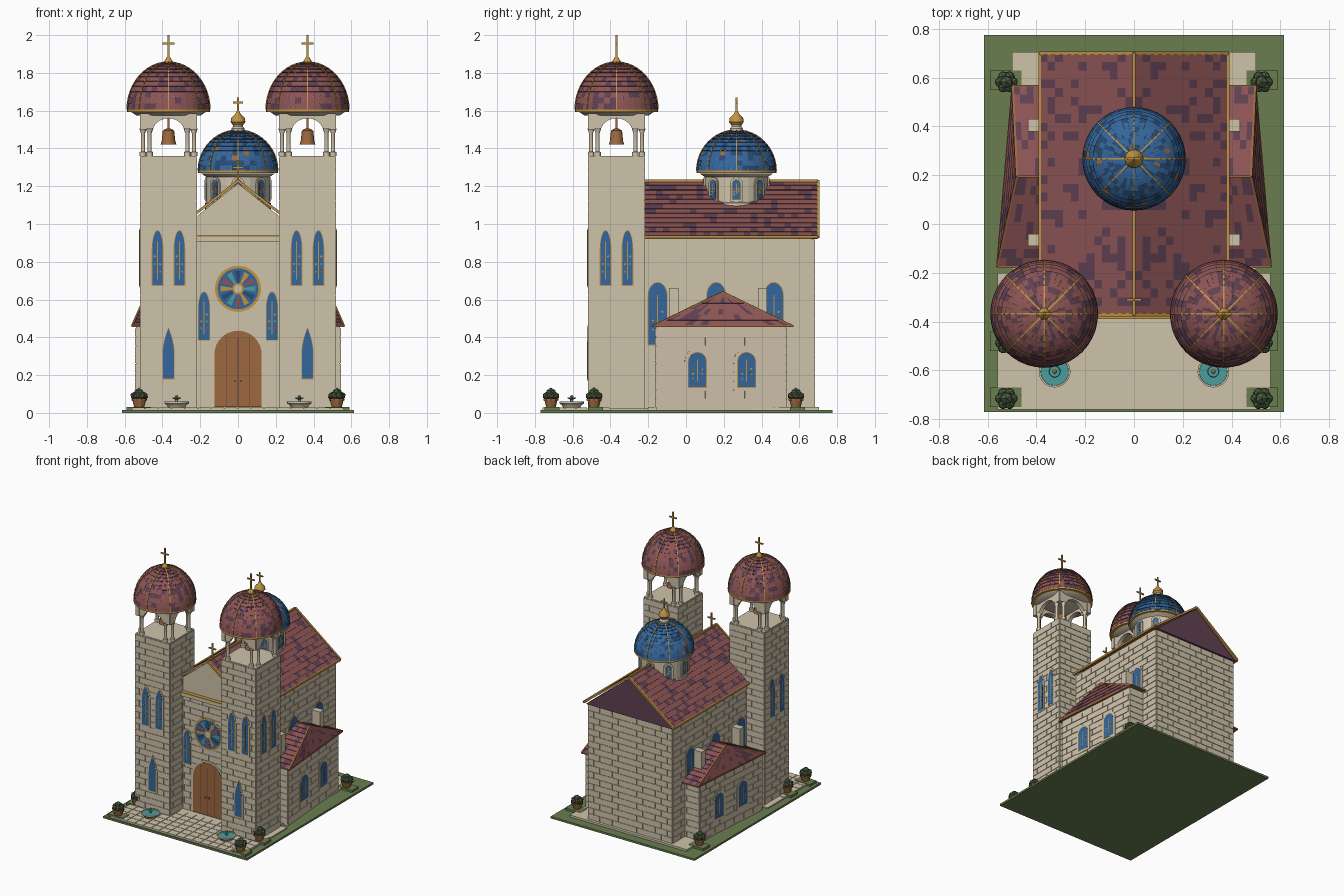
import bpy, bmesh, math, random
from mathutils import Matrix, Vector

random.seed(4)
if "Cube" in bpy.data.objects:
    bpy.data.objects.remove(bpy.data.objects["Cube"], do_unlink=True)

# Palette, given as sRGB hex and stored linear
PALETTE = {"stone": "CFC3AB", "roof_red": "8C5454", "roof_plum": "5F4052", "dome_blue": "34669C",
           "navy": "274A73", "gold": "C29444", "wood": "9C683F", "grass": "697D50",
           "leaf": "4A5C40", "water_teal": "4C9C9E"}
MATS = {}
for label, code in PALETTE.items():
    rgb = [((int(code[i:i + 2], 16) / 255 + 0.055) / 1.055) ** 2.4 for i in (0, 2, 4)]
    m = bpy.data.materials.new(label)
    m.use_nodes = True
    m.diffuse_color = (*rgb, 1)
    m.node_tree.nodes["Principled BSDF"].inputs["Base Color"].default_value = (*rgb, 1)
    MATS[label] = m
INDEX = {label: i for i, label in enumerate(PALETTE)}


def facing(x, y, z, deg=0):
    """Frame whose axes are right, up and outward on a wall; deg 0 looks to the front."""
    return (Matrix.Translation((x, y, z)) @ Matrix.Rotation(math.radians(deg), 4, 'Z')
            @ Matrix.Rotation(math.pi / 2, 4, 'X'))


def bilinear(a, b, c, d):
    a, b, c, d = map(Vector, (a, b, c, d))
    return lambda u, v: a.lerp(b, u).lerp(d.lerp(c, u), v)


class Part:
    def __init__(self, name):
        self.name, self.bm = name, bmesh.new()

    def face(self, pts, mat):
        f = self.bm.faces.new([self.bm.verts.new(p) for p in pts])
        f.material_index = INDEX[mat]

    def plate(self, pts, d0, d1, mat, M=Matrix()):
        """Extrude a counter-clockwise outline from depth d0 to d1."""
        lo = [self.bm.verts.new(M @ Vector((*p, d0))) for p in pts]
        hi = [self.bm.verts.new(M @ Vector((*p, d1))) for p in pts]
        n = len(pts)
        rings = [hi, lo[::-1]] + [[lo[i], lo[(i + 1) % n], hi[(i + 1) % n], hi[i]] for i in range(n)]
        for ring in rings:
            self.bm.faces.new(ring).material_index = INDEX[mat]

    def box(self, x0, x1, y0, y1, z0, z1, mat):
        self.plate([(x0, y0), (x1, y0), (x1, y1), (x0, y1)], z0, z1, mat)

    def bar(self, p, q, w, mat):
        p, q = Vector(p), Vector(q)
        M = (Matrix.Translation((p + q) / 2) @ (q - p).to_track_quat('Z', 'Y').to_matrix().to_4x4()
             @ Matrix.Diagonal((w, w, (q - p).length, 1)))
        for v in bmesh.ops.create_cube(self.bm, size=1, matrix=M)["verts"]:
            for f in v.link_faces:
                f.material_index = INDEX[mat]

    def lathe(self, profile, x, y, mat, n=16):
        rings = [[self.bm.verts.new((x + r * math.cos(i * math.tau / n), y + r * math.sin(i * math.tau / n), z))
                  for i in range(n)] for r, z in profile]
        for a, b in zip(rings, rings[1:]):
            for i in range(n):
                j = (i + 1) % n
                self.bm.faces.new((a[i], a[j], b[j], b[i])).material_index = INDEX[mat]
        for ring in (rings[0][::-1], rings[-1]):
            self.bm.faces.new(ring).material_index = INDEX[mat]

    def bricks(self, outline, z0, z1, course=0.046, length=0.105):
        """Raised stone blocks in running bond on every side of an outline."""
        for (ax, ay), (bx, by) in zip(outline, outline[1:] + outline[:1]):
            M = facing(ax, ay, 0, math.degrees(math.atan2(by - ay, bx - ax)))
            size, rows = math.hypot(bx - ax, by - ay), round((z1 - z0) / course)
            for r in range(rows):
                v0, v1 = z0 + (z1 - z0) * r / rows, z0 + (z1 - z0) * (r + 1) / rows - 0.004
                u = -length / 2 * (r % 2)
                while u < size - 0.01:
                    s, e = max(u, 0), min(u + length - 0.004, size)
                    self.plate([(s, v0), (e, v0), (e, v1), (s, v1)], -0.002, 0.004, "stone", M)
                    u += length

    def tiles(self, surf, nu, nv, mats, weights, lift=0.004):
        """Overlapping tiles over a surface, each one coloured at random."""
        for j in range(nv):
            for i in range(nu):
                a, b, c, d = [surf((i + du) / nu, (j + dv) / nv) for du, dv in ((0, 0), (1, 0), (1, 1), (0, 1))]
                up = (c - a).cross(d - b).normalized() * lift
                mat = random.choices(mats, weights)[0]
                self.face((a + up, b + up, c, d), mat)
                self.face((a, b, b + up, a + up), mat)

    def dome(self, x, y, z, r, h, mats, weights):
        def surf(u, v):
            t, a = v * 1.54, u * math.tau
            return Vector((x + r * math.cos(t) * math.cos(a), y + r * math.cos(t) * math.sin(a), z + h * math.sin(t)))
        self.tiles(surf, 40, 12, mats, weights)
        arc = [(math.cos(k * math.pi / 24), math.sin(k * math.pi / 24)) for k in range(13)]
        rib = [((r + 0.006) * c, (h + 0.006) * s) for c, s in arc] + [((r - 0.01) * c, (h - 0.01) * s) for c, s in arc[::-1]]
        for k in range(8):
            self.plate(rib, -0.003, 0.003, "gold", facing(x, y, z, 45 * k))
        self.lathe([(r - 0.02, z - 0.012), (r + 0.003, z - 0.012), (r + 0.003, z + 0.003), (r - 0.02, z + 0.003)], x, y, "gold", 40)

    def cross(self, x, y, z0, z1, w):
        self.bar((x, y, z0), (x, y, z1), 0.009, "gold")
        zb = z0 + (z1 - z0) * 0.66
        self.bar((x - w, y, zb), (x + w, y, zb), 0.009, "gold")

    def window(self, w, h, M, rise=0.07, pointed=False, border=0.012, jewels=True):
        """Arched window standing on the frame's origin: stone surround, gold line, glass, tracery."""
        def outline(g):
            half, top, n = w / 2 + g, rise + g, 8
            right = [(half * ((1 - (k / n) ** 1.7) if pointed else math.cos(k / n * math.pi / 2)),
                      h - rise + top * (k / n if pointed else math.sin(k / n * math.pi / 2))) for k in range(n)]
            return [(-half, -g), (half, -g)] + right + [(0, h - rise + top)] + [(-u, v) for u, v in right[::-1]]
        self.plate(outline(border), -0.001, 0.007, "stone", M)
        self.plate(outline(0.003), 0, 0.008, "gold", M)
        self.plate(outline(-0.001), 0, 0.009, "dome_blue", M)
        if jewels:
            strip = [(-0.003, 0.03), (0.003, 0.03), (0.003, h * 0.8), (-0.003, h * 0.8)]
            self.plate(strip, 0.001, 0.0095, "gold", M)
            for k, mat in enumerate(("water_teal", "roof_red", "gold", "water_teal", "roof_red", "gold")):
                u, v = (k % 2 - 0.5) * w * 0.5, h * (0.25 + 0.14 * (k // 2))
                self.plate([(u + 0.007, v), (u, v + 0.007), (u - 0.007, v), (u, v - 0.007)], 0.001, 0.0098, mat, M)

    def finish(self, mirror=False, smooth=False):
        mesh = bpy.data.meshes.new(self.name)
        self.bm.to_mesh(mesh)
        self.bm.free()
        ob = bpy.data.objects.new(self.name, mesh)
        bpy.context.collection.objects.link(ob)
        for m in MATS.values():
            mesh.materials.append(m)
        if mirror:
            mod = ob.modifiers.new("mirror", 'MIRROR')
            mod.use_mirror_merge = False
        if smooth:
            bpy.ops.object.select_all(action='DESELECT')
            ob.select_set(True)
            bpy.context.view_layer.objects.active = ob
            bpy.ops.object.shade_smooth_by_angle(angle=math.radians(40))


RED = (["roof_red", "roof_plum"], [3, 1])

# Ground slab, paving and planting beds
p = Part("ground")
p.box(-0.615, 0.615, -0.77, 0.775, 0, 0.015, "grass")
p.box(-0.56, 0.56, -0.76, -0.2, 0.014, 0.024, "stone")
p.box(-0.5, 0.5, -0.2, 0.705, 0.014, 0.03, "stone")
for i in range(16):
    for j in range(6):
        x, y = -0.56 + 0.07 * i, -0.76 + 0.06 * j
        p.box(x, x + 0.066, y, y + 0.056, 0.022, 0.028, "stone")
for s in (-1, 1):
    for y in (-0.71, -0.48, 0.59):
        p.box(s * 0.525 - 0.065, s * 0.525 + 0.065, y - 0.04, y + 0.04, 0.014, 0.032, "grass")
p.finish()

# Bell towers
TX, TY, TH = 0.368, -0.368, 0.147
square = [(TX - TH, TY - TH), (TX + TH, TY - TH), (TX + TH, TY + TH), (TX - TH, TY + TH)]
p = Part("bell_towers")
p.plate(square, 0.015, 1.36, "stone")
p.bricks(square, 0.03, 1.355)
for d in (-0.058, 0.058):
    p.window(0.056, 0.29, facing(TX + d, TY - TH, 0.675), 0.1)
    p.window(0.056, 0.29, facing(TX + TH, TY + d, 0.675, 90), 0.1)
p.window(0.06, 0.27, facing(TX, TY - TH, 0.18), 0.13, True, jewels=False)
p.finish(mirror=True)

# Open belfry with paired columns and four arches
p = Part("belfries")
arch = [(0.09 * math.cos(a), 1.47 + 0.09 * math.sin(a)) for a in [0.34 + 2.46 * k / 12 for k in range(13)]]
panel = [(-0.15, 1.5)] + arch[::-1] + [(0.15, 1.5), (0.15, 1.585), (-0.15, 1.585)]
for k in range(4):
    p.plate(panel, 0.115, 0.145, "stone", facing(TX, TY, 0, 90 * k))
for sx in (-1, 1):
    for sy in (-1, 1):
        for a, b in ((0.135, 0.1), (0.1, 0.135)):
            p.lathe([(0.018, 1.36), (0.018, 1.38), (0.011, 1.385), (0.011, 1.48), (0.02, 1.505)],
                    TX + sx * a, TY + sy * b, "stone", 10)
p.lathe([(0.17, 1.575), (0.2, 1.595)], TX, TY, "stone", 32)
p.finish(mirror=True, smooth=True)

p = Part("bells")
p.lathe([(0.042, 1.42), (0.036, 1.44), (0.03, 1.495), (0.012, 1.505)], TX, TY, "wood", 14)
p.bar((TX, TY, 1.5), (TX, TY, 1.58), 0.01, "wood")
p.finish(mirror=True, smooth=True)

p = Part("tower_domes")
p.dome(TX, TY, 1.605, 0.217, 0.25, *RED)
p.lathe([(0.03, 1.845), (0.02, 1.865), (0.008, 1.885)], TX, TY, "gold", 12)
p.cross(TX, TY, 1.87, 2.0, 0.032)
p.finish(mirror=True)

# Nave body and facade
NX, Y0, Y1 = 0.36, -0.36, 0.68
plan = [(-NX, Y0), (NX, Y0), (NX, Y1), (-NX, Y1)]
p = Part("nave")
p.plate(plan, 0.015, 0.93, "stone")
p.bricks(plan, 0.03, 0.92)
gable = [(-0.37, 0.92), (0.37, 0.92), (0, 1.215)]
p.plate(gable, 0.0, 0.03, "stone", facing(0, Y0 + 0.03, 0))
p.plate(gable, 0.0, 0.03, "roof_plum", facing(0, Y1 - 0.015, 0, 180))
p.box(-0.23, 0.23, -0.385, -0.35, 0.905, 0.93, "stone")
p.box(-0.23, 0.23, -0.39, -0.35, 0.93, 0.938, "gold")
for s in (-1, 1):
    p.window(0.06, 0.255, facing(s * 0.18, Y0, 0.385), 0.09)
    for y in (-0.15, 0.16, 0.465):
        p.window(0.1, 0.33, facing(s * NX, y, 0.36, s * 90), 0.07)
    for y in (-0.065, 0.405):
        x = s * 0.4
        p.box(x - 0.035, x + 0.035, y - 0.025, y + 0.025, 0.02, 0.66, "stone")
p.finish()

# Double door
p = Part("door")
for half, d, mat in ((0.14, 0.007, "stone"), (0.125, 0.009, "wood")):
    top = [(half * math.cos(k * math.pi / 16), 0.31 + half * math.sin(k * math.pi / 16)) for k in range(17)]
    p.plate([(-half, 0.03), (half, 0.03)] + top, -0.001, d, mat, facing(0, Y0, 0))
for x in (-0.06, 0, 0.06):
    p.plate([(x - 0.0015, 0.04), (x + 0.0015, 0.04), (x + 0.0015, 0.4), (x - 0.0015, 0.4)], 0, 0.0098, "roof_plum", facing(0, Y0, 0))
for x in (-0.015, 0.015):
    p.bar((x, Y0 - 0.008, 0.17), (x, Y0 - 0.02, 0.17), 0.01, "gold")
p.finish()

# Rose window
p = Part("rose_window")
M = facing(0, Y0, 0.657)


def wedge(r0, r1, a, w):
    return [(r * math.cos(a + t), r * math.sin(a + t)) for r, t in ((r0, -w), (r1, -w), (r1, w), (r0, w))]


for r, d, mat in ((0.128, 0.006, "stone"), (0.122, 0.007, "gold"), (0.108, 0.008, "dome_blue"), (0.03, 0.0098, "gold"), (0.02, 0.0105, "stone")):
    p.plate([(r * math.cos(k * math.tau / 32), r * math.sin(k * math.tau / 32)) for k in range(32)], 0, d, mat, M)
for k in range(12):
    a = k * math.tau / 12
    p.plate(wedge(0.03, 0.095, a, 0.16), 0, 0.009, ("water_teal", "roof_red", "gold", "navy")[k % 4], M)
p.finish()

# Nave roof with gilded edges
p = Part("nave_roof")
EX, EZ, RZ, F, B = 0.385, 0.932, 1.228, -0.372, 0.7
p.tiles(bilinear((EX, F, EZ), (EX, B, EZ), (0, B, RZ), (0, F, RZ)), 30, 12, *RED)
p.face([(EX, F, EZ - 0.008), (0, F, RZ - 0.01), (0, B, RZ - 0.01), (EX, B, EZ - 0.008)], "wood")
for y in (F, B):
    p.bar((EX, y, EZ), (0, y, RZ), 0.014, "gold")
p.bar((EX, F, EZ), (EX, B, EZ), 0.014, "gold")
p.bar((0, F, RZ), (0, B, RZ), 0.014, "gold")
p.finish(mirror=True)
p = Part("gable_cross")
p.cross(0, -0.31, 1.22, 1.34, 0.03)
p.finish()

# Side wings with hipped roofs
p = Part("side_wings")
wing = [(0.34, -0.16), (0.54, -0.16), (0.485, 0.53), (0.34, 0.53)]
p.plate(wing, 0.015, 0.46, "stone")
p.bricks(wing[:], 0.03, 0.45)
for y in (0.06, 0.32):
    p.window(0.095, 0.185, facing(0.54 - 0.08 * (y + 0.16), y, 0.135, 94.56), 0.048, border=0.02)
p.finish(mirror=True)
p = Part("wing_roofs")
a, b, c, d = (0.56, -0.175, 0.46), (0.497, 0.565, 0.46), (0.355, 0.565, 0.46), (0.355, -0.175, 0.46)
peak, inner = (0.48, 0.195, 0.64), (0.355, 0.195, 0.64)
p.tiles(bilinear(d, a, peak, inner), 6, 10, *RED)
p.tiles(bilinear(a, b, peak, peak), 18, 6, *RED)
p.tiles(bilinear(b, c, inner, peak), 5, 10, *RED)
p.face((c, b, a, d), "wood")
for s, e in ((d, a), (a, b), (b, c), (a, peak), (b, peak), (peak, inner)):
    p.bar(s, e, 0.01, "wood")
p.finish(mirror=True)

# Central drum and blue dome
CY = 0.267
p = Part("drum")
p.lathe([(0.175, 1.0), (0.175, 1.11), (0.168, 1.115), (0.168, 1.25), (0.195, 1.268)], 0, CY, "stone", 32)
for k in range(8):
    t = math.radians(45 * k)
    p.window(0.045, 0.105, facing(0.168 * math.sin(t), CY - 0.168 * math.cos(t), 1.13, 45 * k), 0.025)
p.finish()
p = Part("central_dome")
p.dome(0, CY, 1.282, 0.208, 0.213, ["dome_blue", "navy", "wood"], [70, 28, 2])
p.finish()
p = Part("dome_finial")
p.lathe([(0.035, 1.485), (0.035, 1.505), (0.026, 1.515), (0.026, 1.53)], 0, CY, "stone")
p.lathe([(0.028, 1.525), (0.039, 1.54), (0.036, 1.56), (0.014, 1.582), (0.006, 1.6)], 0, CY, "gold")
p.cross(0, CY, 1.59, 1.67, 0.026)
p.finish(smooth=True)

# Fountains
p = Part("fountains")
FX, FY = 0.325, -0.605
p.lathe([(0.045, 0.024), (0.05, 0.04), (0.065, 0.05), (0.065, 0.06), (0.058, 0.06), (0.055, 0.05)], FX, FY, "stone", 20)
p.lathe([(0.05, 0.05), (0.057, 0.057)], FX, FY, "water_teal", 20)
p.lathe([(0.008, 0.05), (0.008, 0.07), (0.024, 0.078), (0.022, 0.082)], FX, FY, "water_teal", 12)
p.lathe([(0.007, 0.08), (0.009, 0.088), (0.002, 0.095)], FX, FY, "gold", 8)
p.finish(mirror=True, smooth=True)

# Potted shrubs
p = Part("planters")
for y in (-0.715, -0.487, 0.582):
    p.lathe([(0.026, 0.028), (0.036, 0.066), (0.042, 0.066), (0.042, 0.075)], 0.523, y, "wood", 10)
    for k in range(7):
        r, t = (0.027, k * math.tau / 6) if k < 6 else (0, 0)
        at = Matrix.Translation((0.523 + r * math.cos(t), y + r * math.sin(t), 0.09 if k < 6 else 0.106))
        for v in bmesh.ops.create_icosphere(p.bm, subdivisions=1, radius=0.022 if k < 6 else 0.028, matrix=at)["verts"]:
            for f in v.link_faces:
                f.material_index = INDEX["leaf"]
p.finish(mirror=True)
